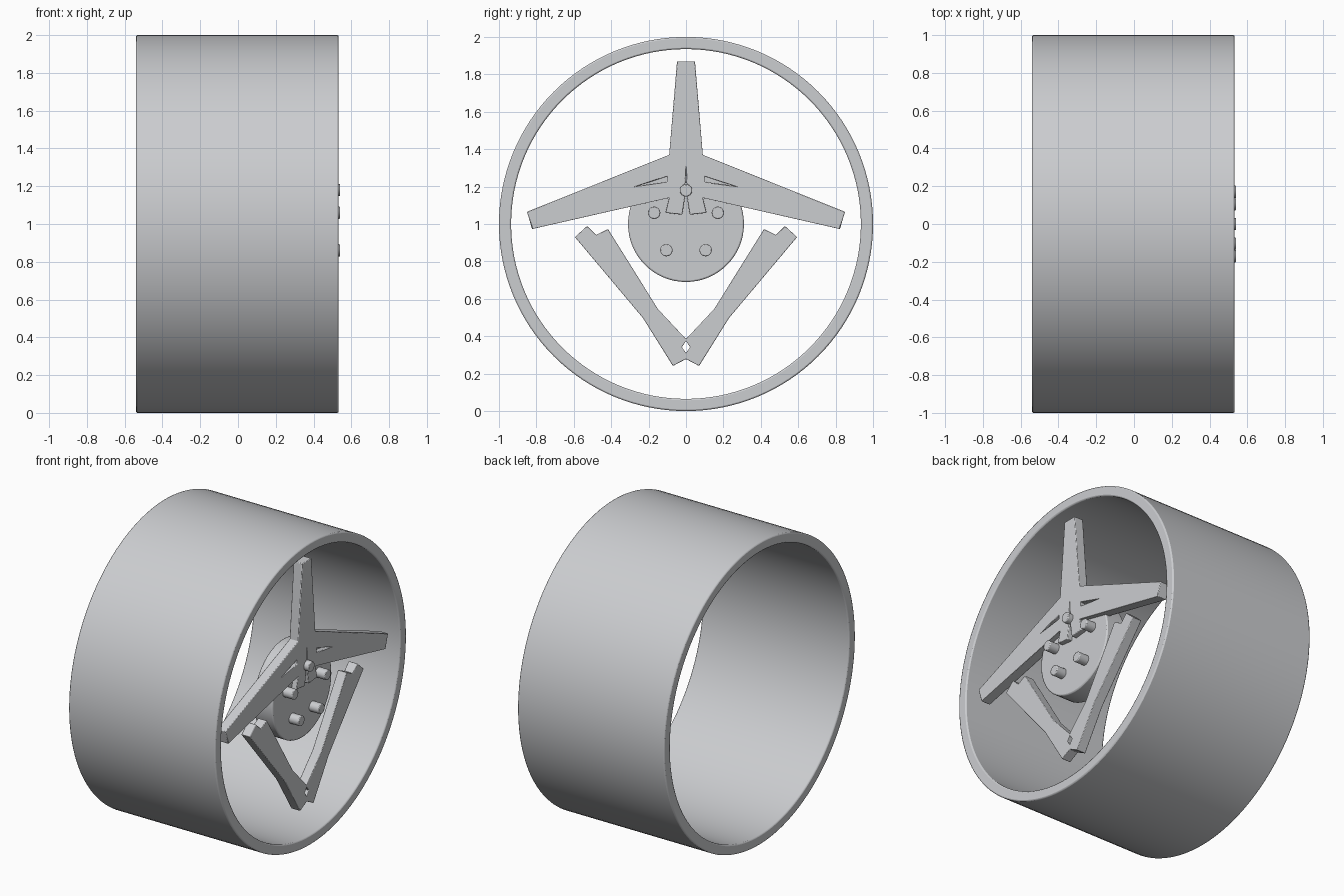
import bpy, bmesh, math
from mathutils import Matrix

cube = bpy.data.objects.get("Cube")
if cube:
    bpy.data.objects.remove(cube, do_unlink=True)

grey = bpy.data.materials.new("light grey")
grey.use_nodes = True
colour = (0.6, 0.61, 0.63, 1)
grey.diffuse_color = colour
grey.node_tree.nodes["Principled BSDF"].inputs["Base Color"].default_value = colour


def finish(name, bm, bevel):
    """Turn a bmesh into a smooth-shaded, softly bevelled object."""
    bmesh.ops.recalc_face_normals(bm, faces=bm.faces)
    mesh = bpy.data.meshes.new(name)
    bm.to_mesh(mesh)
    bm.free()
    mesh.materials.append(grey)
    obj = bpy.data.objects.new(name, mesh)
    bpy.context.collection.objects.link(obj)
    mod = obj.modifiers.new("soft edges", "BEVEL")
    mod.width, mod.segments = bevel, 2
    mod.limit_method, mod.angle_limit = "ANGLE", math.radians(35)
    bpy.ops.object.select_all(action="DESELECT")
    obj.select_set(True)
    bpy.context.view_layer.objects.active = obj
    bpy.ops.object.shade_smooth_by_angle(angle=math.radians(35))
    return obj


def disc(name, y, z, radius, x0, x1, sides, bevel):
    """Solid cylinder lying along x."""
    bm = bmesh.new()
    place = Matrix.Translation(((x0 + x1) / 2, y, z)) @ Matrix.Rotation(math.pi / 2, 4, "Y")
    bmesh.ops.create_cone(bm, cap_ends=True, segments=sides, radius1=radius,
                          radius2=radius, depth=x1 - x0, matrix=place)
    return finish(name, bm, bevel)


def mirrored_plate(name, outlines, x0, x1, bevel):
    """Extrude (y, z) half outlines along x and mirror them across y = 0."""
    bm = bmesh.new()
    for side in (1, -1):
        for outline in outlines:
            bm.faces.new([bm.verts.new((x0, side * y, z)) for y, z in outline])
    bmesh.ops.remove_doubles(bm, verts=bm.verts, dist=0.0005)
    bmesh.ops.recalc_face_normals(bm, faces=bm.faces)
    result = bmesh.ops.extrude_face_region(bm, geom=bm.faces[:], use_keep_orig=True)
    moved = [v for v in result["geom"] if isinstance(v, bmesh.types.BMVert)]
    bmesh.ops.translate(bm, verts=moved, vec=(x1 - x0, 0, 0))
    return finish(name, bm, bevel)


# Open barrel of the rim: a ring profile spun around the x axis
bm = bmesh.new()
profile = [(-0.54, 0.935), (-0.54, 1), (0.533, 1), (0.533, 0.935)]
sides = 128
rings = []
for i in range(sides):
    a = 2 * math.pi * i / sides
    rings.append([bm.verts.new((x, r * math.sin(a), 1 + r * math.cos(a))) for x, r in profile])
for i in range(sides):
    here, after = rings[i], rings[(i + 1) % sides]
    for j in range(4):
        k = (j + 1) % 4
        bm.faces.new((here[j], here[k], after[k], after[j]))
finish("rim_barrel", bm, 0.008)

# Hub disc behind the spokes
disc("hub", 0, 1, 0.31, 0.33, 0.47, 64, 0.008)

# Upper three spokes, with braces running down onto the hub
spoke = [(0, 1.87), (0.048, 1.87), (0.09, 1.37), (0.85, 1.065), (0.823, 0.973),
         (0.25, 1.205), (0.1, 1.255), (0, 1.28)]
brace = [(0, 1.28), (0.1, 1.255), (0.1, 1.225), (0.25, 1.205), (0.823, 0.973),
         (0.09, 1.14), (0.11, 1.06), (0.02, 1.05), (0.006, 1.14), (0.004, 1.22)]
mirrored_plate("upper_spokes", [spoke, brace], 0.44, 0.505, 0.004)

# Lower pair of struts meeting in a V
strut = [(0.417, 0.973), (0.481, 0.941), (0.529, 0.989), (0.594, 0.93), (0.23, 0.497),
         (0.07, 0.241), (0, 0.278), (0, 0.31), (0.022, 0.342), (0, 0.374), (0, 0.385),
         (0.15, 0.545)]
mirrored_plate("lower_struts", [strut], 0.44, 0.505, 0.004)

# Wheel bolts
disc("centre_bolt", 0, 1.18, 0.033, 0.46, 0.54, 24, 0.005)
for side, label in ((1, "back"), (-1, "front")):
    disc("upper_bolt_" + label, side * 0.17, 1.06, 0.033, 0.45, 0.54, 24, 0.005)
    disc("lower_bolt_" + label, side * 0.105, 0.86, 0.033, 0.45, 0.54, 24, 0.005)
